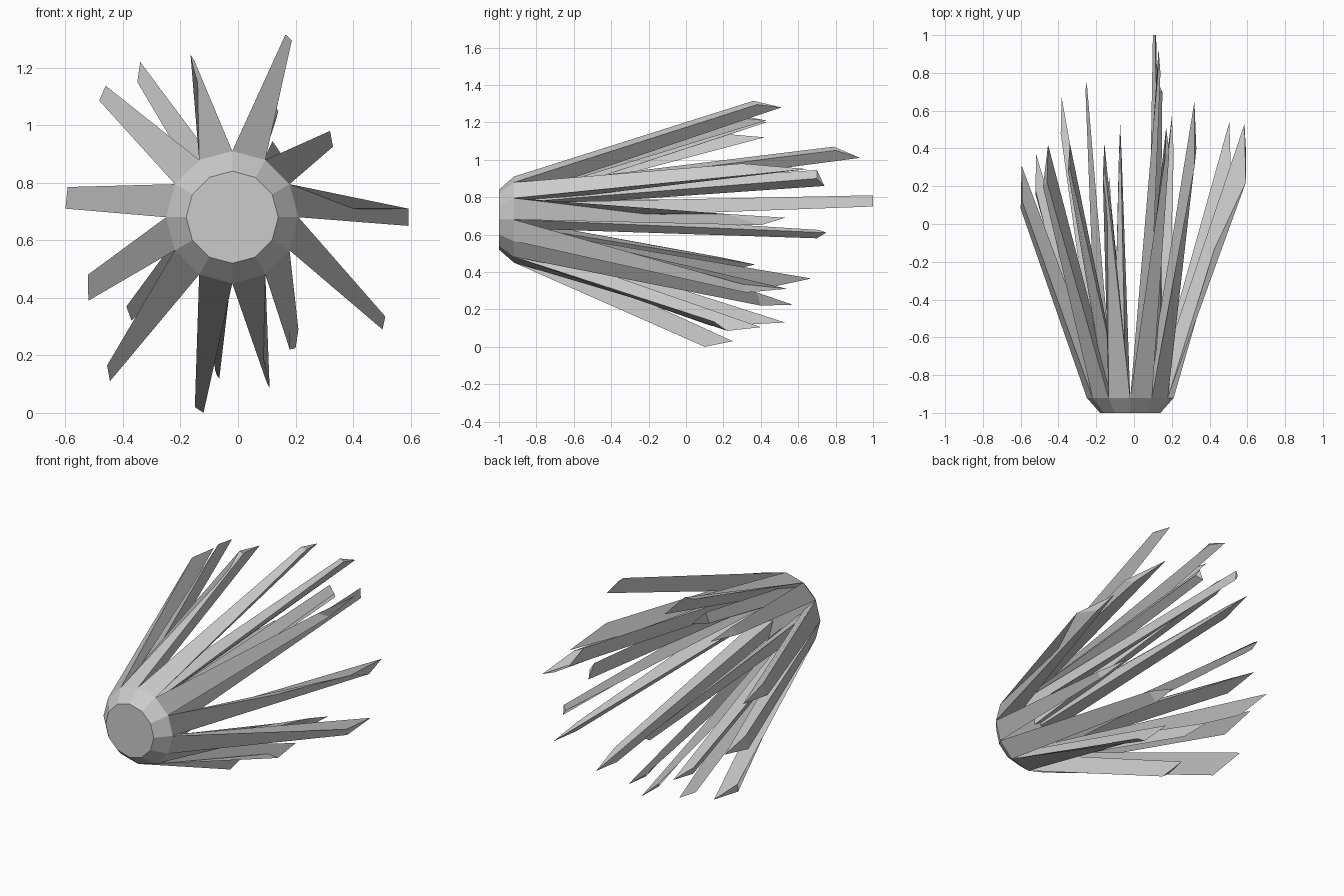
import bpy
from math import sin, cos, pi

CX, CZ, N = -0.02, 0.68, 12


def ring_point(k, r, y):
    a = pi / 2 - k * 2 * pi / N
    return (CX + r * cos(a), y, CZ + r * sin(a))


def make_object(name, verts, faces):
    me = bpy.data.meshes.new(name)
    me.from_pydata(verts, [], faces)
    me.update()
    ob = bpy.data.objects.new(name, me)
    bpy.context.collection.objects.link(ob)
    return ob


def shard(name, k, r_out, r_in, c1, c2, tip):
    """Tapered wedge with a triangular section and a slanted tip; tips are (x, y, z)."""
    verts = [ring_point(k, r_out, -0.92), ring_point(k + 1, r_out, -0.92),
             ring_point(k + 0.5, r_in, -0.92), c1, c2, tip]
    faces = [(0, 1, 2), (5, 4, 3), (0, 3, 4, 1), (1, 4, 5, 2), (2, 5, 3, 0)]
    make_object(name, verts, faces)


# Twelve-sided bevelled head
rim = [ring_point(k, 0.16, -1.0) for k in range(N)]
rim += [ring_point(k, 0.23, -0.92) for k in range(N)]
sides = [(k, k + N, (k + 1) % N + N, (k + 1) % N) for k in range(N)]
make_object("head", rim,
            [tuple(range(N)), tuple(range(2 * N - 1, N - 1, -1))] + sides)

# Outer shards, one per rim edge: two outer tip corners and the inner tip
outer = [
    ((.165, .36, 1.315), (.187, .38, 1.295), (.17, .51, 1.28)),
    ((.32, .30, .98), (.33, .40, .925), (.32, .65, .95)),
    ((.592, .22, .71), (.592, .40, .65), (.585, .53, .69)),
    ((.512, .30, .335), (.502, .32, .29), (.505, .54, .31)),
    ((.21, .38, .29), (.18, .40, .22), (.20, .57, .225)),
    ((.11, .22, .085), (.10, .24, .105), (.105, .40, .105)),
    ((-.12, .10, .0), (-.15, .12, .02), (-.13, .25, .03)),
    ((-.445, .14, .11), (-.455, .16, .165), (-.445, .37, .15)),
    ((-.52, .15, .39), (-.522, .18, .48), (-.518, .37, .44)),
    ((-.60, .08, .71), (-.592, .12, .785), (-.595, .31, .74)),
    ((-.482, .20, 1.085), (-.46, .22, 1.137), (-.455, .42, 1.12)),
    ((-.165, .25, 1.245), (-.152, .27, 1.225), (-.157, .43, 1.21)),
]
for k, tips in enumerate(outer):
    shard(f"outer_shard_{k + 1}", k, 0.23, 0.12, *tips)

# Inner shards filling the bundle: rim slot, then tip corners
inner = [
    (0, (.125, .79, 1.07), (.14, .80, 1.05), (.13, .93, 1.01)),
    (10.5, (-.35, .28, 1.15), (-.34, .30, 1.22), (-.34, .43, 1.20)),
    (7.5, (-.37, .46, .32), (-.388, .48, .37), (-.383, .67, .365)),
    (6, (-.065, .35, .12), (-.08, .37, .15), (-.073, .53, .13)),
    (8.5, (-.25, .70, .58), (-.257, .71, .625), (-.25, .75, .61)),
    (2, (.113, 1.0, .81), (.117, 1.0, .75), (.10, 1.0, .78)),
    (1, (.12, .70, .945), (.15, .70, .90), (.13, .74, .86)),
]
for i, (k, *tips) in enumerate(inner):
    shard(f"inner_shard_{i + 1}", k, 0.18, 0.09, *tips)
